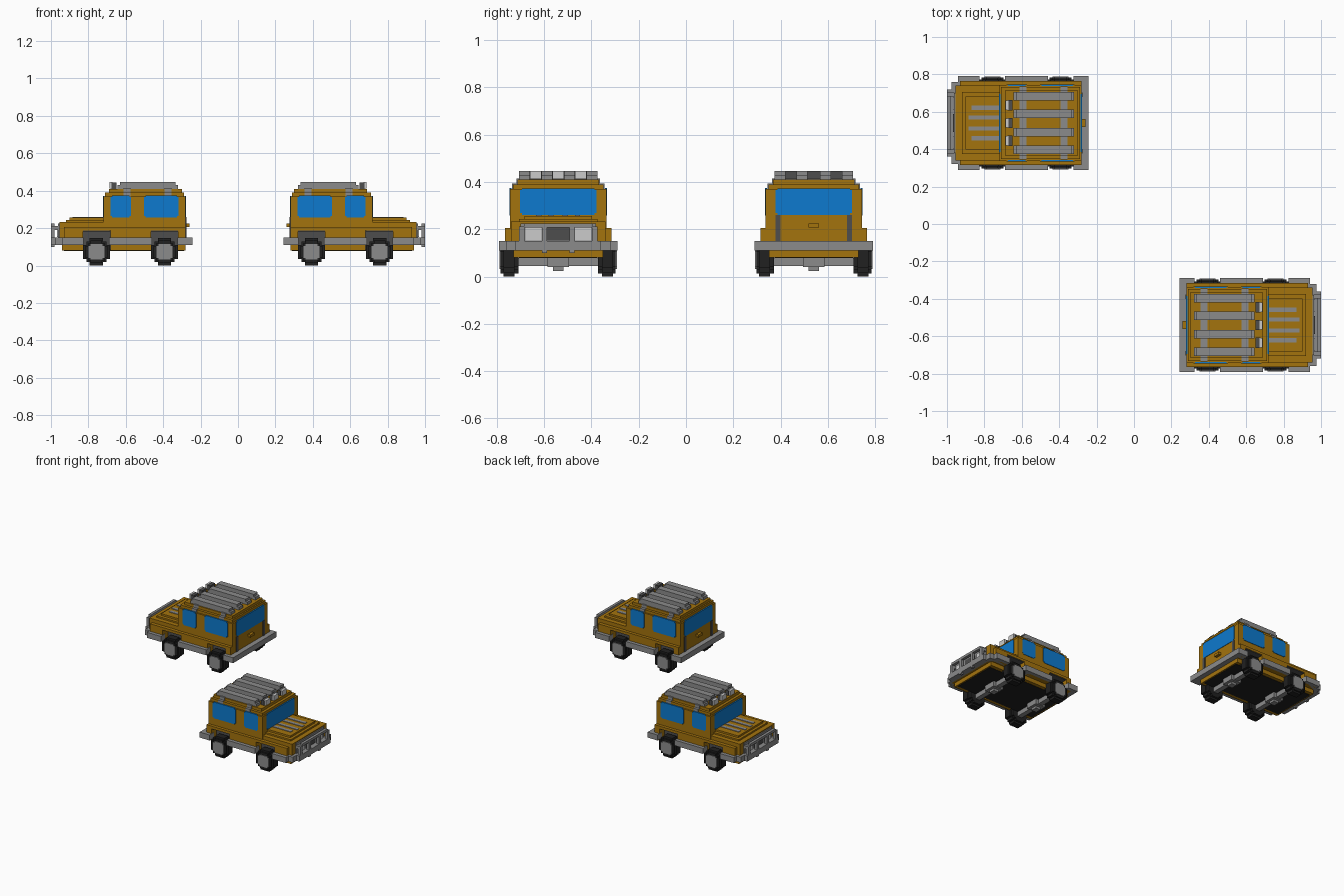
import bpy, bmesh, math

YC = -0.54  # lateral centre of the first car; x is read straight off the grid


def material(name, *rgb):
    m = bpy.data.materials.new(name)
    m.diffuse_color = (*rgb, 1)
    return m


ORANGE = material("ochre_paint", 0.37, 0.172, 0.004)
BLUE = material("blue_glass", 0.004, 0.195, 0.62)
GREY = material("grey_metal", 0.26, 0.26, 0.26)
DARK = material("dark_grey", 0.075, 0.075, 0.075)
BLACK = material("black_rubber", 0.015, 0.015, 0.015)
LIGHT = material("pale_lamp", 0.6, 0.6, 0.6)


def finish(bm, name, mat):
    bmesh.ops.recalc_face_normals(bm, faces=bm.faces)
    me = bpy.data.meshes.new(name)
    bm.to_mesh(me)
    bm.free()
    me.materials.append(mat)
    ob = bpy.data.objects.new(name, me)
    bpy.context.collection.objects.link(ob)


def boxes(name, mat, items, mirror=False):
    """Boxes given as (x0, x1, y0, y1, z0, z1), y from the car's centre line."""
    bm = bmesh.new()
    for x0, x1, y0, y1, z0, z1 in items:
        for s in ((1, -1) if mirror else (1,)):
            vs = bmesh.ops.create_cube(bm, size=1)["verts"]
            for v in vs:
                v.co = ((x0 + x1) / 2 + v.co.x * (x1 - x0),
                        YC + s * ((y0 + y1) / 2 + v.co.y * (y1 - y0)),
                        (z0 + z1) / 2 + v.co.z * (z1 - z0))
    finish(bm, name, mat)


def wide(x0, x1, half, z0, z1):
    return (x0, x1, -half, half, z0, z1)


def stepped(a0, a1, b0, b1, s, n):
    """Rectangle outline whose corners are cut in n square steps."""
    ca, cb, ha, hb = (a0 + a1) / 2, (b0 + b1) / 2, (a1 - a0) / 2, (b1 - b0) / 2
    quarter = []
    for i in range(n + 1):
        quarter.append((ha - i * s, hb - (n - i) * s))
        if i < n:
            quarter.append((ha - (i + 1) * s, hb - (n - i) * s))
    out = []
    for sa, sb in ((1, 1), (-1, 1), (-1, -1), (1, -1)):
        q = quarter if sa * sb > 0 else quarter[::-1]
        out += [(ca + sa * a, cb + sb * b) for a, b in q]
    return out


def slabs(name, mat, axis, items, mirror=False):
    """Extrude (outline, lo, hi) along x or y."""
    bm = bmesh.new()
    for pts, lo, hi in items:
        for s in ((1, -1) if mirror else (1,)):
            def put(p, d):
                return (p[0], YC + s * d, p[1]) if axis == "y" else (d, YC + s * p[0], p[1])
            a = [bm.verts.new(put(p, lo)) for p in pts]
            b = [bm.verts.new(put(p, hi)) for p in pts]
            bm.faces.new(a)
            bm.faces.new(b[::-1])
            for i in range(len(a)):
                j = (i + 1) % len(a)
                bm.faces.new((a[i], a[j], b[j], b[i]))
    finish(bm, name, mat)


WHEELS = (0.393, 0.757)

# Body shell: sills between the wheel arches, then stepped layers upward
boxes("side_sills", ORANGE, [(0.28, 0.32, 0.16, 0.225, 0.11, 0.187),
                             (0.466, 0.682, 0.16, 0.225, 0.11, 0.187),
                             (0.83, 0.93, 0.16, 0.225, 0.11, 0.187),
                             (0.28, 0.32, 0.16, 0.19, 0.08, 0.11),
                             (0.466, 0.682, 0.16, 0.19, 0.08, 0.11),
                             (0.83, 0.94, 0.16, 0.19, 0.08, 0.11)], True)
boxes("lower_body", ORANGE, [wide(0.28, 0.93, 0.225, 0.187, 0.205),
                             wide(0.28, 0.955, 0.2, 0.187, 0.232),
                             wide(0.28, 0.30, 0.165, 0.08, 0.187),
                             wide(0.92, 0.955, 0.2, 0.11, 0.187),
                             wide(0.92, 0.94, 0.19, 0.08, 0.11)])
boxes("cabin", ORANGE, [wide(0.28, 0.72, 0.203, 0.2, 0.37),
                        wide(0.29, 0.71, 0.192, 0.37, 0.39),
                        wide(0.30, 0.69, 0.173, 0.39, 0.41)])
boxes("hood", ORANGE, [wide(0.72, 0.92, 0.166, 0.23, 0.243),
                       wide(0.72, 0.90, 0.142, 0.243, 0.256)])
boxes("hood_vents", GREY, [(0.72, 0.87, 0.07, 0.093, 0.25, 0.26),
                           (0.72, 0.885, 0.019, 0.041, 0.25, 0.26)], True)
boxes("arch_liners", DARK, [wide(0.30, 0.92, 0.163, 0.085, 0.187)] +
      [wide(x - 0.073, x + 0.073, 0.222, 0.183, 0.188) for x in WHEELS])
boxes("underside", BLACK, [wide(0.29, 0.93, 0.165, 0.078, 0.086)])

# Glass plates
slabs("side_windows", BLUE, "y",
      [(stepped(0.318, 0.503, 0.257, 0.375, 0.008, 1), 0.198, 0.206),
       (stepped(0.572, 0.682, 0.257, 0.375, 0.008, 1), 0.198, 0.206)], True)
screen = stepped(-0.162, 0.162, 0.26, 0.373, 0.008, 1)
slabs("windscreen_and_rear_window", BLUE, "x",
      [(screen, 0.715, 0.723), (screen, 0.277, 0.285)])

# Grey protective trim running round the car
boxes("side_rails", GREY, [(0.243, 0.323, 0.2, 0.25, 0.11, 0.15),
                           (0.46, 0.69, 0.2, 0.25, 0.11, 0.15),
                           (0.826, 0.94, 0.2, 0.25, 0.11, 0.15)], True)
boxes("bumpers", GREY, [wide(0.243, 0.282, 0.25, 0.11, 0.15),
                        wide(0.93, 0.975, 0.22, 0.11, 0.15),
                        wide(0.97, 1.0, 0.18, 0.11, 0.15)])

# Front face, lamps, grille and bull bar
boxes("front_panel", GREY, [wide(0.95, 0.962, 0.16, 0.15, 0.225)])
boxes("headlights", LIGHT, [(0.955, 0.968, 0.07, 0.138, 0.152, 0.208)], True)
boxes("grille", DARK, [wide(0.955, 0.967, 0.047, 0.152, 0.21)])
boxes("bull_bar", GREY, [(0.98, 1.0, 0.0, 0.145, 0.207, 0.225),
                         (0.98, 1.0, 0.143, 0.165, 0.15, 0.212),
                         (0.98, 1.0, 0.047, 0.068, 0.10, 0.212),
                         (0.96, 0.985, 0.143, 0.163, 0.19, 0.21)], True)

# Rear details
boxes("tail_lamps", DARK, [(0.275, 0.285, 0.14, 0.162, 0.15, 0.26)], True)
boxes("rear_handle", ORANGE, [wide(0.26, 0.282, 0.022, 0.207, 0.225)])

# Roof rack: straps following the roof steps, four planks, three lamps
boxes("rack_straps", GREY, [b for x0, x1 in ((0.355, 0.393), (0.575, 0.612)) for b in
                            (wide(x0, x1, 0.177, 0.385, 0.414),
                             wide(x0, x1, 0.196, 0.365, 0.393))])
boxes("rack_planks", GREY, [b for y in (0.05, 0.143) for b in
                            ((0.32, 0.645, y - 0.023, y + 0.023, 0.41, 0.43),
                             (0.335, 0.632, y - 0.023, y + 0.023, 0.43, 0.447))], True)
spots = (-0.095, 0, 0.095)
boxes("roof_lamp_housings", DARK, [(0.65, 0.675, y - 0.027, y + 0.027, 0.41, 0.445) for y in spots])
boxes("roof_lamps", LIGHT, [(0.672, 0.688, y - 0.025, y + 0.025, 0.412, 0.447) for y in spots])

# Wheels: blocky tyres with a thinner shoulder, plus hubs and axles
tyres, hubs = [], []
for x in WHEELS:
    tyres.append((stepped(x - 0.059, x + 0.059, 0.013, 0.133, 0.014, 2), 0.168, 0.243))
    tyres.append((stepped(x - 0.072, x + 0.072, 0.0, 0.146, 0.018, 2), 0.185, 0.232))
    hubs.append((stepped(x - 0.042, x + 0.042, 0.031, 0.115, 0.01, 1), 0.2, 0.248))
slabs("tyres", BLACK, "y", tyres, True)
slabs("wheel_hubs", GREY, "y", hubs, True)
boxes("axles", GREY, [b for x in WHEELS for b in
                      (wide(x - 0.018, x + 0.018, 0.19, 0.045, 0.078),
                       wide(x - 0.04, x + 0.04, 0.045, 0.04, 0.079),
                       wide(x - 0.02, x + 0.02, 0.022, 0.024, 0.045))])

# Second car: the same parts turned half way round the middle
for ob in list(bpy.context.collection.objects):
    twin = ob.copy()
    twin.name = "second_" + ob.name
    twin.rotation_euler.z = math.pi
    bpy.context.collection.objects.link(twin)
